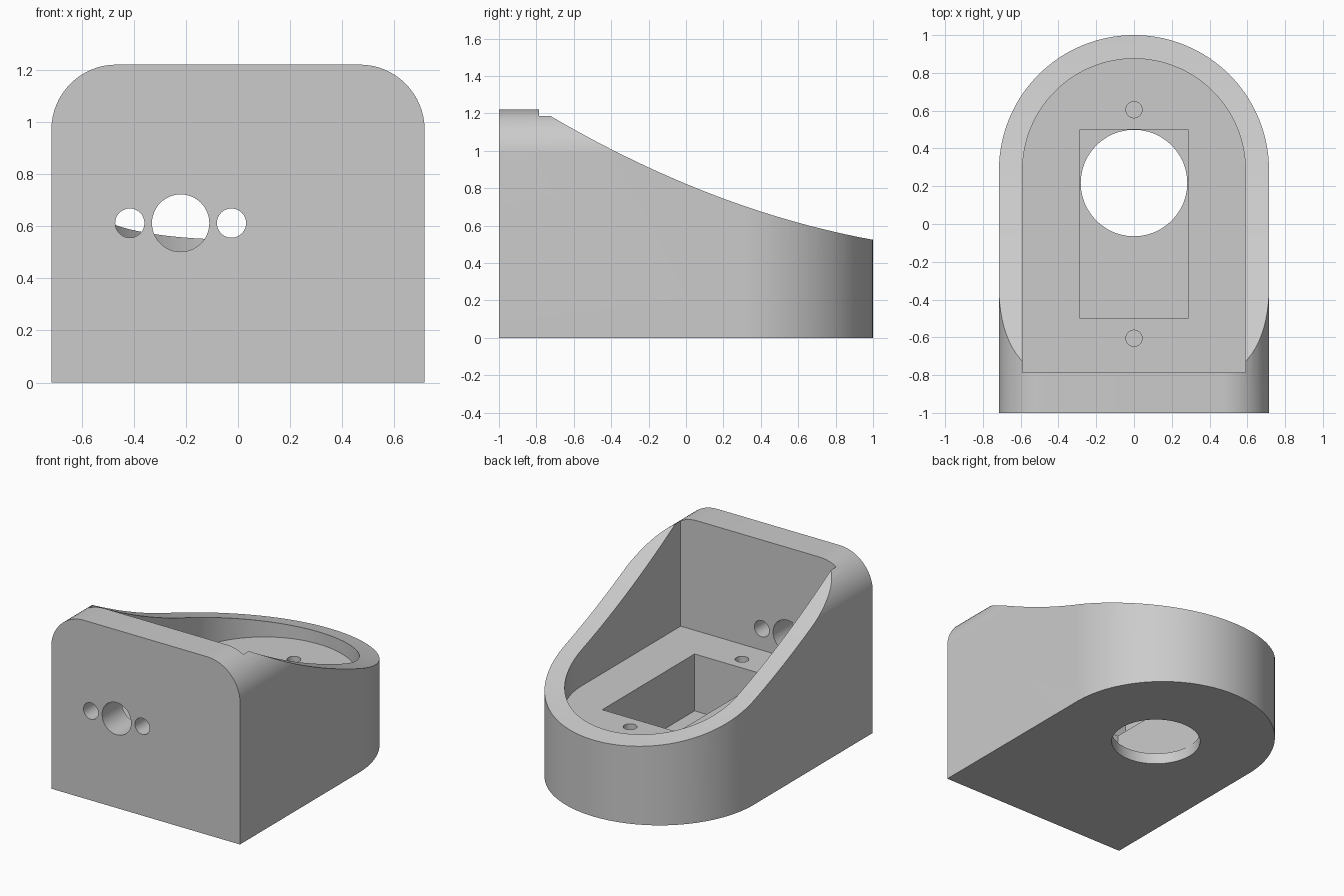
import bpy, bmesh, math

if "Cube" in bpy.data.objects:
    bpy.data.objects.remove(bpy.data.objects["Cube"], do_unlink=True)

grey = bpy.data.materials.new("plain_grey")
grey.use_nodes = True
grey.diffuse_color = (0.6, 0.6, 0.6, 1)
for node in grey.node_tree.nodes:
    if node.type == 'BSDF_PRINCIPLED':
        node.inputs["Base Color"].default_value = (0.6, 0.6, 0.6, 1)

PLACE = {
    'x': lambda a, b, t: (t, a, b),
    'y': lambda a, b, t: (a, t, b),
    'z': lambda a, b, t: (a, b, t),
}


def prism(name, outline, axis, lo, hi):
    """Extrude a closed 2D outline along an axis."""
    bm = bmesh.new()
    face = bm.faces.new([bm.verts.new(PLACE[axis](a, b, lo)) for a, b in outline])
    side = bmesh.ops.extrude_face_region(bm, geom=[face])["geom"]
    verts = [v for v in side if isinstance(v, bmesh.types.BMVert)]
    bmesh.ops.translate(bm, verts=verts, vec=PLACE[axis](0, 0, hi - lo))
    bmesh.ops.recalc_face_normals(bm, faces=bm.faces)
    mesh = bpy.data.meshes.new(name)
    bm.to_mesh(mesh)
    bm.free()
    mesh.materials.append(grey)
    obj = bpy.data.objects.new(name, mesh)
    bpy.context.collection.objects.link(obj)
    return obj


def arc(cx, cy, r, start, end, n):
    angles = [math.radians(start + (end - start) * i / n) for i in range(n + 1)]
    return [(cx + r * math.cos(t), cy + r * math.sin(t)) for t in angles]


def circle(cx, cy, r):
    return arc(cx, cy, r, 0, 360, 48)[:-1]


def arch(r, front):
    """Straight sided footprint with a round back."""
    return [(-r, front), (r, front)] + arc(0, 0.285, r, 0, 180, 64)


def combine(target, cutter, operation):
    mod = target.modifiers.new("cut", 'BOOLEAN')
    mod.operation = operation
    mod.solver = 'EXACT'
    mod.object = cutter
    bpy.context.view_layer.objects.active = target
    bpy.ops.object.modifier_apply(modifier=mod.name)
    bpy.data.objects.remove(cutter, do_unlink=True)


# Outer body
body = prism("housing", arch(0.715, -1), 'z', 0, 1.4)

# Rounded shoulders seen from the front
shoulders = [(-0.9, -0.2), (0.9, -0.2), (0.9, 0.97)]
shoulders += arc(0.466, 0.97, 0.25, 0, 90, 16) + arc(-0.466, 0.97, 0.25, 90, 180, 16)
shoulders += [(-0.9, 0.97)]
combine(body, prism("shoulder_shape", shoulders, 'y', -1.2, 1.2), 'INTERSECT')

# Sweeping rim seen from the side
front = -0.785
ys = [1.2 + (front - 1.2) * i / 40 for i in range(41)]
sweep = [(-1.2, -0.2), (1.2, -0.2)]
sweep += [(y, 0.823 - 0.416 * y + 0.117 * y * y) for y in ys]
sweep += [(front, 1.5), (-1.2, 1.5)]
combine(body, prism("rim_shape", sweep, 'x', -1, 1), 'INTERSECT')

# Cavity, rectangular pocket and round opening through the base
pocket = [(-0.285, -0.5), (0.285, -0.5), (0.285, 0.5), (-0.285, 0.5)]
cuts = [
    prism("cavity", arch(0.59, front), 'z', 0.465, 1.6),
    prism("pocket", pocket, 'z', 0.075, 0.6),
    prism("base_opening", circle(0, 0.217, 0.282), 'z', -0.1, 0.2),
]
# Blind screw holes in the cavity floor
cuts += [prism("screw_hole", circle(0, y, 0.043), 'z', 0.25, 0.6) for y in (-0.605, 0.605)]
# Three holes through the front wall
for x, r in ((-0.415, 0.056), (-0.22, 0.11), (-0.025, 0.056)):
    cuts.append(prism("front_hole", circle(x, 0.612, r), 'y', -1.1, -0.6))
for cutter in cuts:
    combine(body, cutter, 'DIFFERENCE')

# Smooth curves, crisp edges
bpy.ops.object.select_all(action='DESELECT')
body.select_set(True)
bpy.context.view_layer.objects.active = body
bpy.ops.object.shade_smooth_by_angle(angle=math.radians(25))
